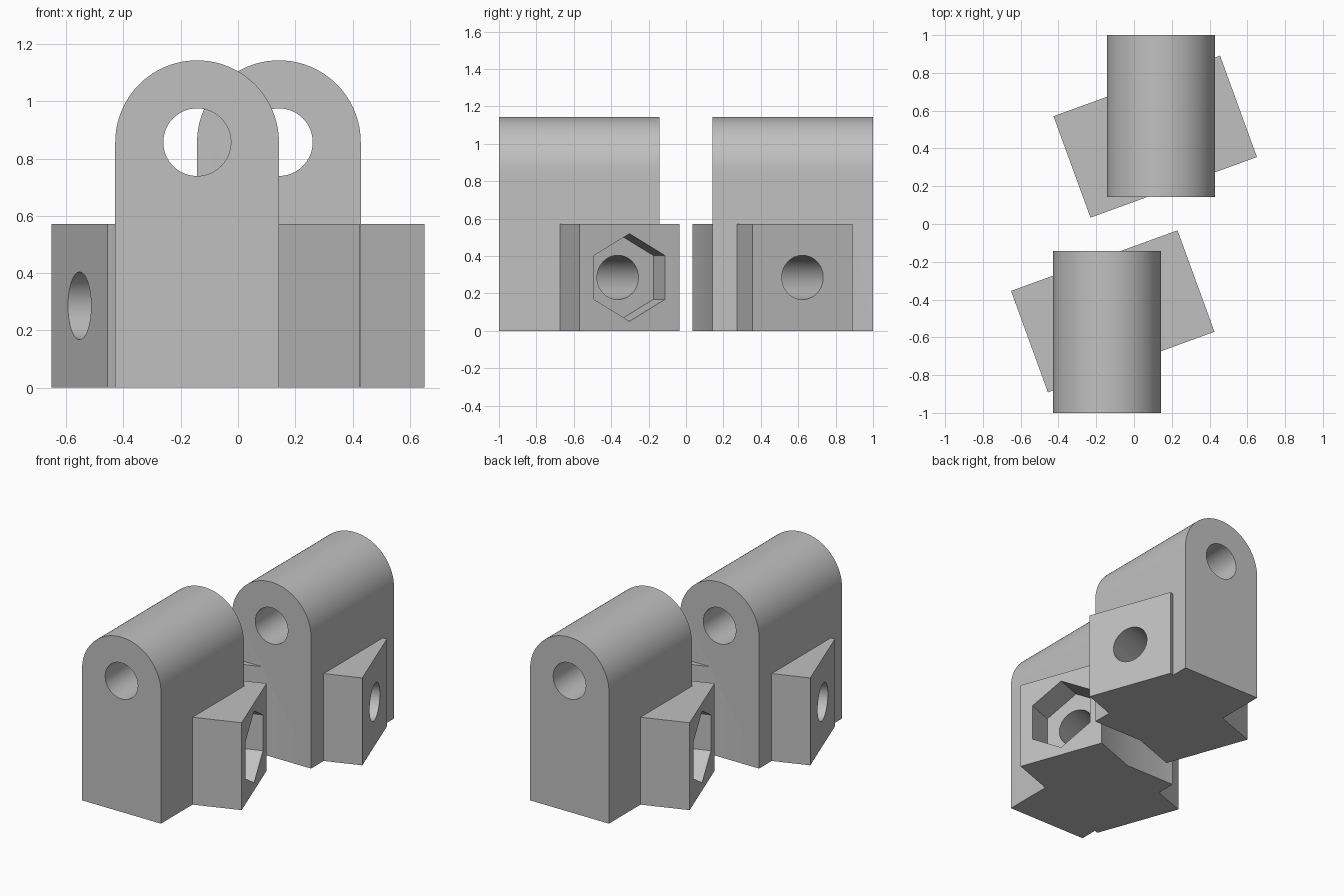
import bpy, bmesh
from math import cos, sin, pi, radians
from mathutils import Matrix

cube = bpy.data.objects.get("Cube")
if cube:
    bpy.data.objects.remove(cube, do_unlink=True)

grey = bpy.data.materials.new("light grey")
grey.use_nodes = True
grey.diffuse_color = (0.53, 0.53, 0.53, 1)
grey.node_tree.nodes["Principled BSDF"].inputs["Base Color"].default_value = grey.diffuse_color


def arc(cx, cz, radius, start, end, steps):
    """Points from start to end, both included."""
    angles = [start + (end - start) * i / steps for i in range(steps + 1)]
    return [(cx + radius * cos(a), cz + radius * sin(a)) for a in angles]


def ring(cx, cz, radius, sides):
    return arc(cx, cz, radius, pi / 2, pi / 2 + 2 * pi, sides)[:-1]


def prism(name, profile, y0, y1, frame=Matrix()):
    """Extrude an x-z profile from y0 to y1, placed by frame."""
    bm = bmesh.new()
    face = bm.faces.new([bm.verts.new((x, y0, z)) for x, z in profile])
    side = bmesh.ops.extrude_face_region(bm, geom=[face])["geom"]
    moved = [v for v in side if isinstance(v, bmesh.types.BMVert)]
    bmesh.ops.translate(bm, verts=moved, vec=(0, y1 - y0, 0))
    bmesh.ops.recalc_face_normals(bm, faces=bm.faces)
    bm.transform(frame)
    mesh = bpy.data.meshes.new(name)
    bm.to_mesh(mesh)
    bm.free()
    mesh.materials.append(grey)
    obj = bpy.data.objects.new(name, mesh)
    bpy.context.collection.objects.link(obj)
    return obj


def combine(target, tool, operation):
    """Apply a boolean and remove the tool."""
    mod = target.modifiers.new(operation, 'BOOLEAN')
    mod.operation, mod.solver, mod.object = operation, 'EXACT', tool
    bpy.context.view_layer.objects.active = target
    bpy.ops.object.modifier_apply(modifier=mod.name)
    bpy.data.objects.remove(tool, do_unlink=True)


R = 2 / 7             # half width of the arch and of the cross block
ARCH_X, ARCH_Z = -1 / 7, 6 / 7
HOLE = 0.118
HALF = 0.469          # half length of the cross block

# Upright arch
outline = [(ARCH_X - R, 0), (ARCH_X + R, 0)] + arc(ARCH_X, ARCH_Z, R, 0, pi, 48)
bracket = prism("front_bracket", outline, -1, -1 / 7)

# Cross block, turned so that its length runs 20 degrees off the x axis
frame = Matrix.Translation((-0.1125, -0.4625, 0)) @ Matrix.Rotation(radians(-70), 4, 'Z')
square = [(-R, 0), (R, 0), (R, 2 * R), (-R, 2 * R)]
combine(bracket, prism("cross_block", square, -HALF, HALF, frame), 'UNION')

# Pivot hole, bolt hole and hexagonal nut pocket
combine(bracket, prism("pivot_hole", ring(ARCH_X, ARCH_Z, HOLE, 64), -1.1, 0), 'DIFFERENCE')
combine(bracket, prism("bolt_hole", ring(0, R, HOLE, 64), -0.6, 0.6, frame), 'DIFFERENCE')
combine(bracket, prism("nut_pocket", ring(0, R, 0.234, 6), HALF - 0.183, HALF + 0.05, frame), 'DIFFERENCE')

bpy.ops.object.select_all(action='DESELECT')
bracket.select_set(True)
bpy.context.view_layer.objects.active = bracket
bpy.ops.object.shade_smooth_by_angle(angle=radians(30))

# Matching rear bracket, turned half way round
rear = bracket.copy()
rear.name = "rear_bracket"
rear.rotation_euler.z = pi
bpy.context.collection.objects.link(rear)
